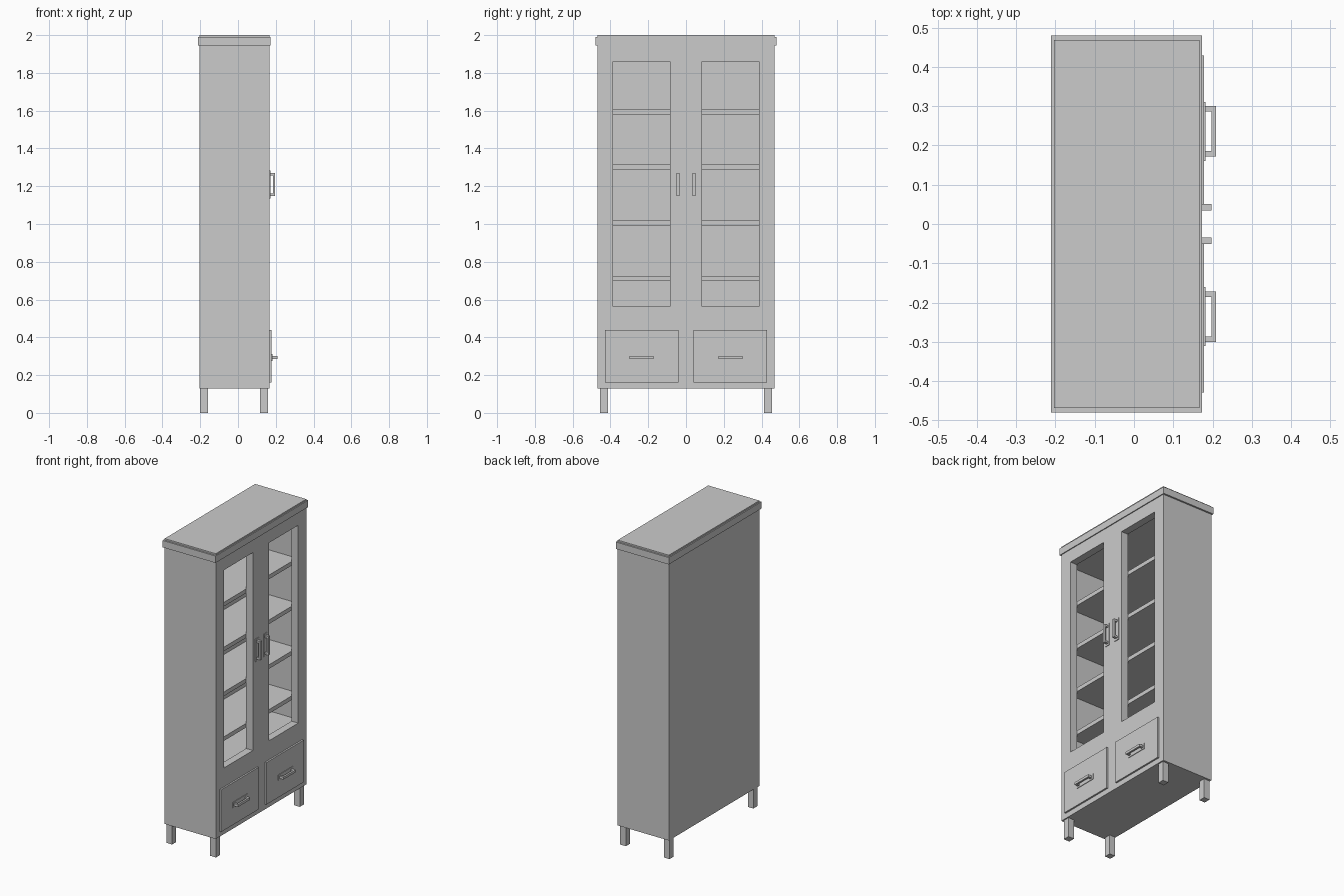
import bpy
import bmesh
from mathutils import Vector

if "Cube" in bpy.data.objects:
    bpy.data.objects.remove(bpy.data.objects["Cube"])


def boxes(name, specs):
    """One object made of boxes, each given as (x0, x1, y0, y1, z0, z1)."""
    bm = bmesh.new()
    for x0, x1, y0, y1, z0, z1 in specs:
        geo = bmesh.ops.create_cube(bm, size=1)
        size = Vector((x1 - x0, y1 - y0, z1 - z0))
        mid = Vector((x0 + x1, y0 + y1, z0 + z1)) / 2
        for v in geo["verts"]:
            v.co = Vector(a * b for a, b in zip(v.co, size)) + mid
    mesh = bpy.data.meshes.new(name)
    bm.to_mesh(mesh)
    bm.free()
    obj = bpy.data.objects.new(name, mesh)
    bpy.context.collection.objects.link(obj)
    return obj


def mirrored(s, x0, x1, y0, y1, z0, z1):
    """Box on side s (+1 or -1) of the y = 0 plane."""
    a, b = sorted((s * y0, s * y1))
    return (x0, x1, a, b, z0, z1)


def carve(obj, spec):
    cutter = boxes("cutter", [spec])
    cutter.hide_render = True
    mod = obj.modifiers.new("carve", 'BOOLEAN')
    mod.operation = 'DIFFERENCE'
    mod.solver = 'EXACT'
    mod.object = cutter
    bpy.context.view_layer.objects.active = obj
    bpy.ops.object.modifier_apply(modifier=mod.name)
    bpy.data.objects.remove(cutter)


FRONT, BACK = 0.167, -0.204
DRAWER = 0.178

# Cabinet body with a hollow upper part and two door openings
body = boxes("cabinet_body", [(BACK, FRONT, -0.469, 0.469, 0.128, 2.0)])
carve(body, (-0.185, 0.118, -0.445, 0.445, 0.552, 1.87))
for s in (-1, 1):
    carve(body, mirrored(s, 0.08, 0.25, 0.084, 0.386, 0.562, 1.86))

# Cornice band around the top
boxes("cornice", [
    (-0.211, BACK, -0.48, 0.48, 1.945, 1.99),
    (FRONT, 0.173, -0.48, 0.48, 1.945, 1.99),
    (BACK, FRONT, -0.48, -0.469, 1.945, 1.99),
    (BACK, FRONT, 0.469, 0.48, 1.945, 1.99),
])

# Shelves
for i in range(4):
    top = 0.726 + i * 0.294
    boxes(f"shelf_{i + 1}", [(-0.186, 0.117, -0.446, 0.446, top - 0.027, top)])

for s, side in ((-1, "left"), (1, "right")):
    # Legs
    boxes(f"{side}_back_leg", [mirrored(s, -0.2, -0.159, 0.413, 0.456, 0, 0.13)])
    boxes(f"{side}_front_leg", [mirrored(s, 0.117, 0.159, 0.413, 0.456, 0, 0.13)])

    # Drawer front
    boxes(f"{side}_drawer", [mirrored(s, 0.16, DRAWER, 0.04, 0.429, 0.162, 0.438)])

    # Drawer handle: backplate, two posts, bar
    boxes(f"{side}_drawer_handle", [
        mirrored(s, DRAWER - 0.004, 0.182, 0.16, 0.311, 0.274, 0.311),
        mirrored(s, 0.18, 0.198, 0.172, 0.186, 0.284, 0.300),
        mirrored(s, 0.18, 0.198, 0.286, 0.300, 0.284, 0.300),
        mirrored(s, 0.197, 0.209, 0.172, 0.300, 0.284, 0.300),
    ])

    # Door handle: backplate, two posts, bar
    boxes(f"{side}_door_handle", [
        mirrored(s, FRONT - 0.004, 0.171, 0.025, 0.060, 1.135, 1.283),
        mirrored(s, 0.169, 0.187, 0.034, 0.051, 1.148, 1.161),
        mirrored(s, 0.169, 0.187, 0.034, 0.051, 1.258, 1.271),
        mirrored(s, 0.186, 0.197, 0.034, 0.051, 1.148, 1.271),
    ])
